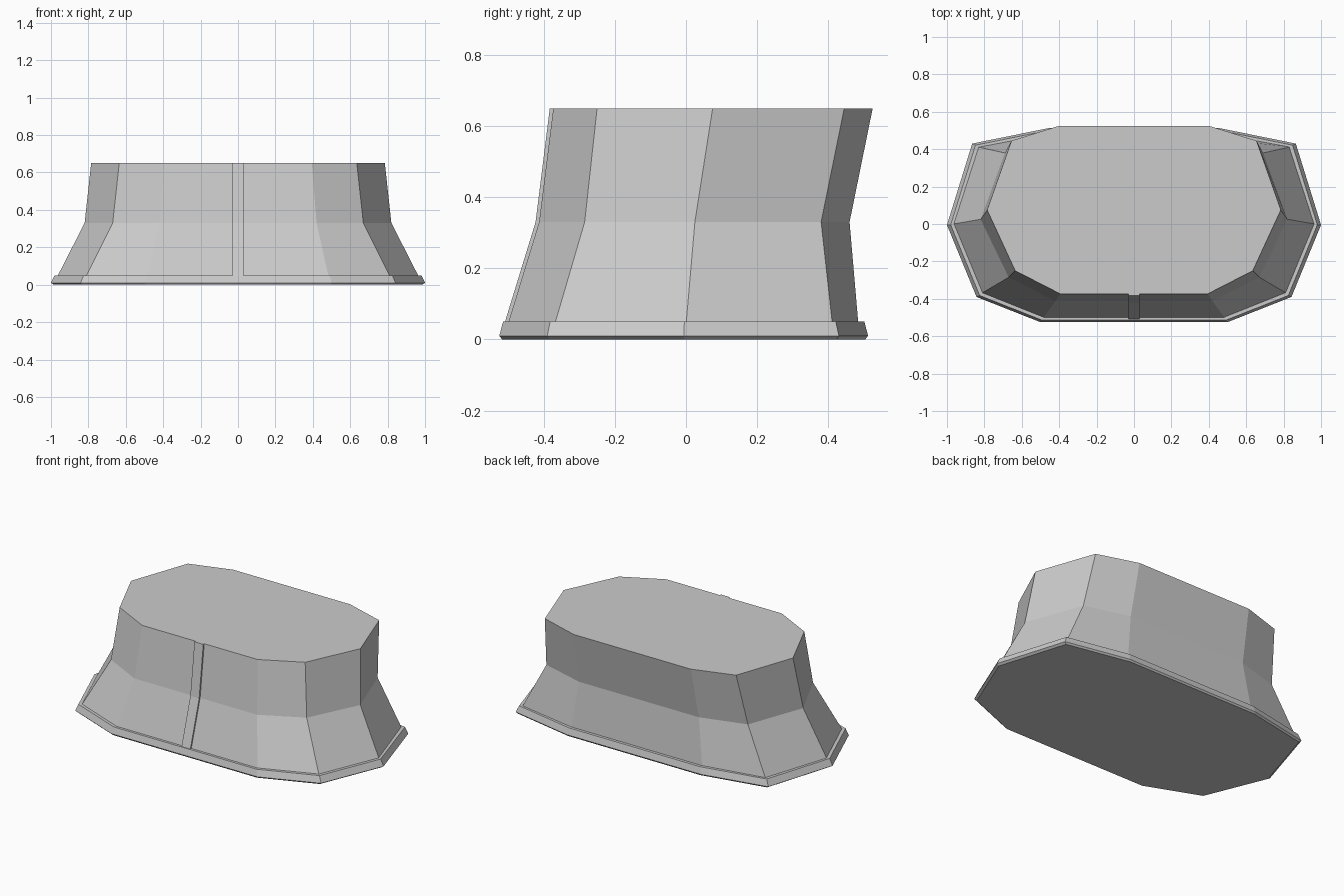
import bpy, bmesh

cube = bpy.data.objects.get("Cube")
if cube:
    bpy.data.objects.remove(cube, do_unlink=True)

grey = bpy.data.materials.new("light grey")
grey.use_nodes = True
COLOUR = (0.6, 0.6, 0.6, 1)
grey.diffuse_color = COLOUR
grey.node_tree.nodes["Principled BSDF"].inputs["Base Color"].default_value = COLOUR


def loft(name, sections):
    """Skin a stack of mirrored outlines; each is (z, left half from front to back)."""
    bm = bmesh.new()
    rings = []
    for z, half in sections:
        mirrored = [(-x, y) for x, y in reversed(half)]
        rings.append([bm.verts.new((x, y, z)) for x, y in half + mirrored])
    n = len(rings[0])
    for low, high in zip(rings, rings[1:]):
        for i in range(n):
            j = (i + 1) % n
            bm.faces.new((low[i], low[j], high[j], high[i]))
    bm.faces.new(rings[0][::-1])
    bm.faces.new(rings[-1])
    bmesh.ops.recalc_face_normals(bm, faces=bm.faces)
    mesh = bpy.data.meshes.new(name)
    bm.to_mesh(mesh)
    bm.free()
    mesh.materials.append(grey)
    obj = bpy.data.objects.new(name, mesh)
    bpy.context.collection.objects.link(obj)
    return obj


# Flared base rim with a chamfered underside
rim = [(0.50, -0.525), (0.842, -0.39), (1.0, -0.005), (0.865, 0.43), (0.46, 0.512)]


def scaled(k):
    return [(x * k, y * k) for x, y in rim]


loft("base_rim", [(0, scaled(0.985)), (0.01, rim), (0.05, scaled(0.98))])

# Waisted ten-sided body, leaning towards the back at the top
body = [
    (0.04, [(0.485, -0.502), (0.815, -0.37), (0.968, 0.0), (0.835, 0.412), (0.45, 0.485)]),
    (0.33, [(0.42, -0.413), (0.67, -0.285), (0.82, 0.025), (0.69, 0.38), (0.41, 0.46)]),
    (0.65, [(0.395, -0.373), (0.635, -0.25), (0.785, 0.075), (0.655, 0.445), (0.40, 0.525)]),
]
loft("body", body)

# Narrow raised strip down the middle of the front
strip = []
for z, half in body:
    front = half[0][1]
    strip.append((z, [(0.03, front - 0.01), (0.03, front + 0.02)]))
loft("front_strip", strip)
